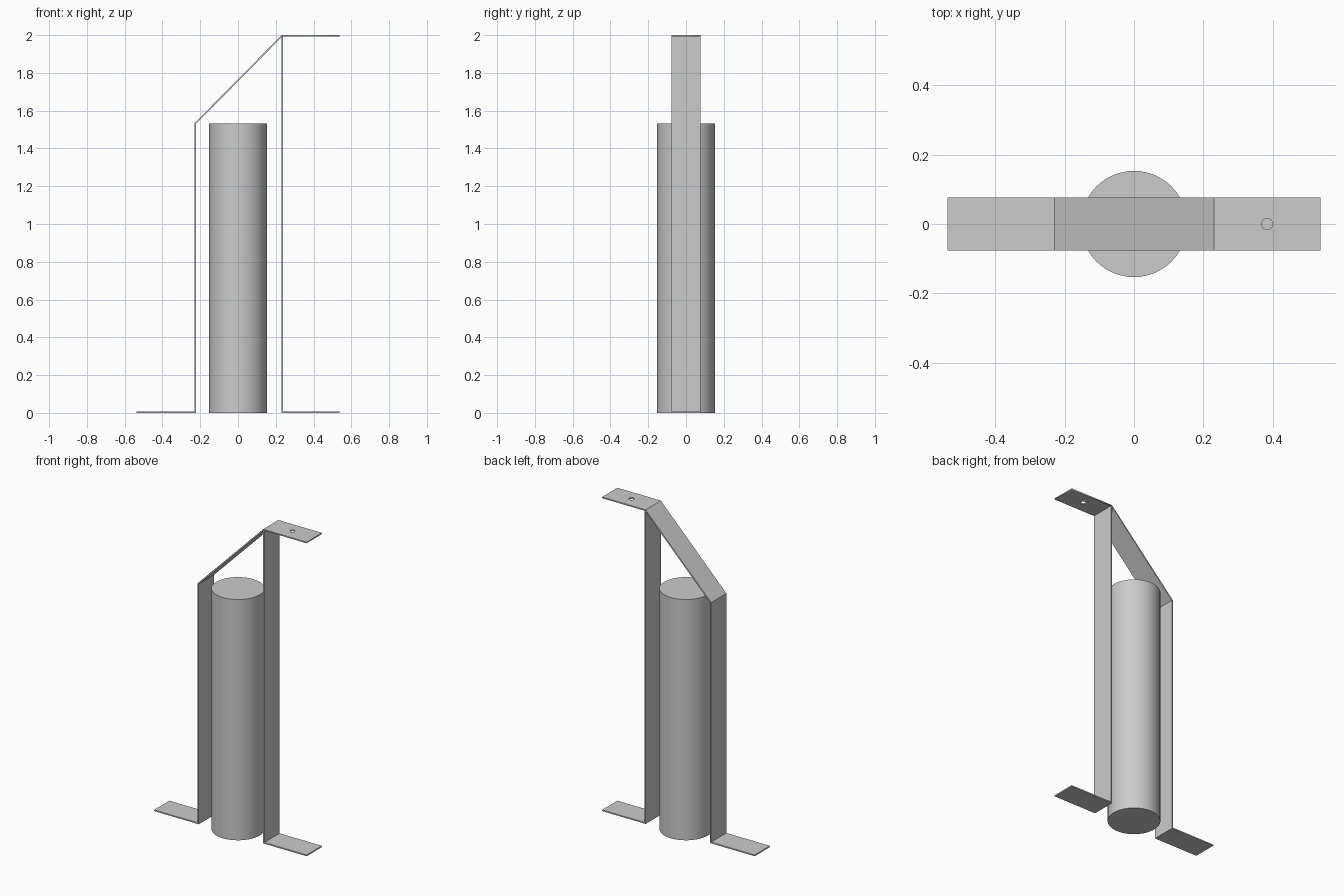
import bpy
import bmesh
import math

cube = bpy.data.objects.get("Cube")
if cube:
    bpy.data.objects.remove(cube, do_unlink=True)

R = 0.153      # cylinder radius
H = 1.533      # cylinder and short leg height
W = 0.0765     # half width of the strap
T = 0.008      # strap thickness
X = 0.231      # leg position
END = 0.537    # tip of the feet and the top plate
TOP = 2.0

grey = bpy.data.materials.new("plain grey")
grey.use_nodes = True
color = (0.6, 0.6, 0.6, 1)
grey.diffuse_color = color
for node in grey.node_tree.nodes:
    if node.type == 'BSDF_PRINCIPLED':
        node.inputs["Base Color"].default_value = color


def add_object(name, mesh):
    mesh.materials.clear()
    mesh.materials.append(grey)
    obj = bpy.data.objects.new(name, mesh)
    bpy.context.collection.objects.link(obj)
    return obj


def strap(name, profile):
    """Extrude an x-z outline across the strap width."""
    bm = bmesh.new()
    face = bm.faces.new([bm.verts.new((x, -W, z)) for x, z in profile])
    out = bmesh.ops.extrude_face_region(bm, geom=[face])
    moved = [v for v in out["geom"] if isinstance(v, bmesh.types.BMVert)]
    bmesh.ops.translate(bm, vec=(0, 2 * W, 0), verts=moved)
    bmesh.ops.recalc_face_normals(bm, faces=bm.faces)
    mesh = bpy.data.meshes.new(name)
    bm.to_mesh(mesh)
    bm.free()
    return add_object(name, mesh)


# Short leg with its foot and the sloping brace
strap("right_leg_and_brace", [
    (-END, 0), (-X + T, 0), (-X + T, H - T / 2), (X, TOP - 1.4 * T),
    (X, TOP), (-X, H), (-X, T), (-END, T)])

# Tall leg with its foot
strap("left_leg", [
    (X, 0), (END, 0), (END, T), (X + T, T), (X + T, TOP - T), (X, TOP - T)])

# Top plate with a round screw hole
curve = bpy.data.curves.new("plate_outline", 'CURVE')
curve.dimensions = '2D'
curve.fill_mode = 'BOTH'
curve.extrude = T / 2
rectangle = [(X, -W), (END, -W), (END, W), (X, W)]
hole = [(0.384 + 0.016 * math.cos(a), 0.016 * math.sin(a))
        for a in (math.tau * i / 32 for i in range(32))]
for points in (rectangle, hole):
    spline = curve.splines.new('POLY')
    spline.points.add(len(points) - 1)
    for p, (x, y) in zip(spline.points, points):
        p.co = (x, y, 0, 1)
    spline.use_cyclic_u = True
outline = bpy.data.objects.new("plate_outline", curve)
bpy.context.collection.objects.link(outline)
bpy.context.view_layer.update()
graph = bpy.context.evaluated_depsgraph_get()
plate_mesh = bpy.data.meshes.new_from_object(outline.evaluated_get(graph))
bpy.data.objects.remove(outline, do_unlink=True)
plate = add_object("top_plate", plate_mesh)
plate.location.z = TOP - T / 2

# Cylinder held between the legs
bpy.ops.mesh.primitive_cylinder_add(vertices=64, radius=R, depth=H,
                                    location=(0, 0, H / 2))
cylinder = bpy.context.object
cylinder.name = "cylinder"
cylinder.data.materials.append(grey)
bpy.ops.object.shade_smooth_by_angle(angle=math.radians(30))
